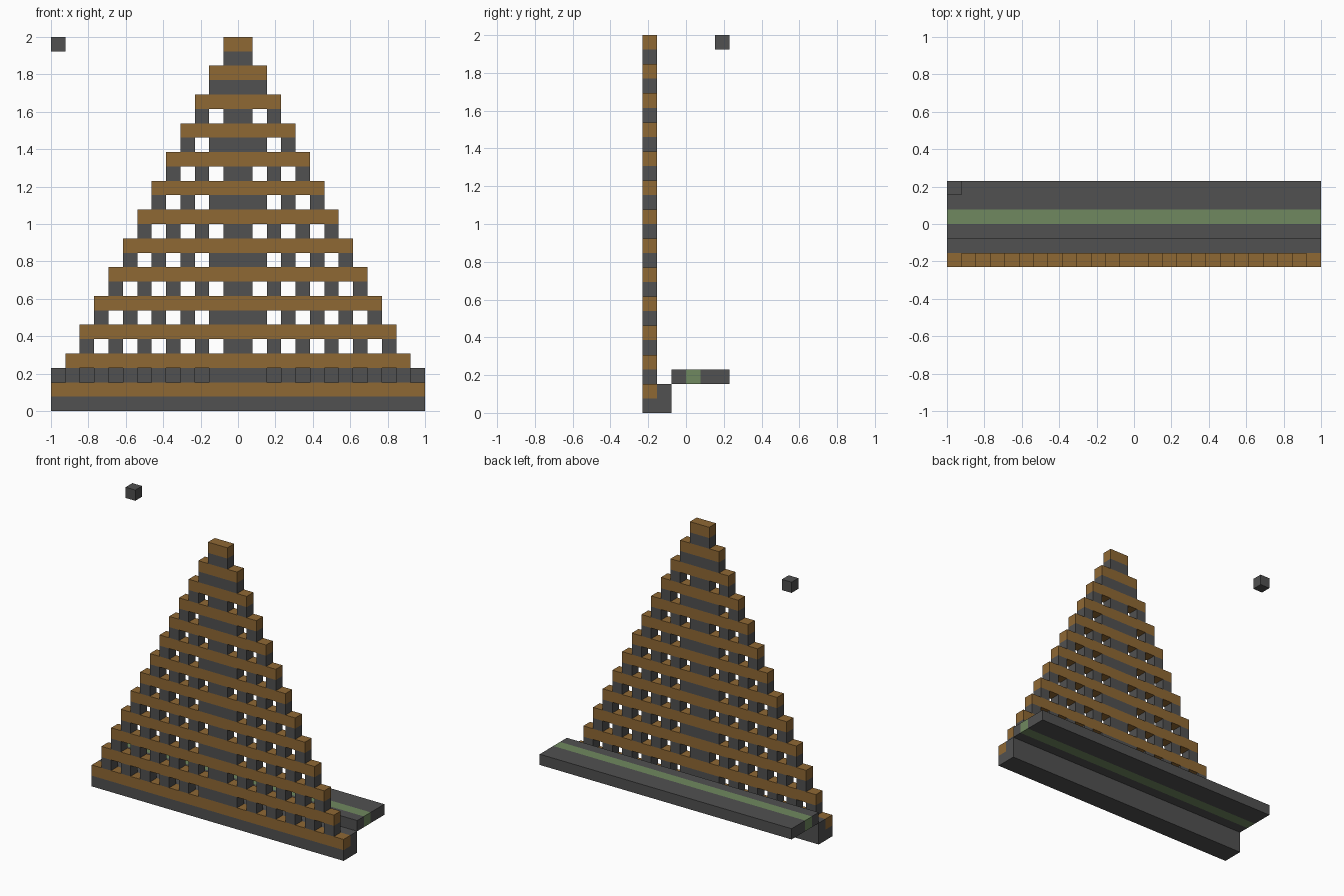
import bpy

U = 2 / 26  # one block

cube = bpy.data.objects.get("Cube")
if cube:
    bpy.data.objects.remove(cube, do_unlink=True)


def material(name, rgb):
    mat = bpy.data.materials.new(name)
    mat.use_nodes = True
    mat.diffuse_color = (*rgb, 1)
    mat.node_tree.nodes["Principled BSDF"].inputs["Base Color"].default_value = (*rgb, 1)
    return mat


wood = material("brown wood", (0.275, 0.138, 0.034))
stone = material("dark grey stone", (0.082, 0.082, 0.082))
moss = material("moss green", (0.16, 0.25, 0.115))


def block(name, mat, x, y, z):
    """Box spanning the (low, high) pairs, given in block units."""
    spans = (x, y, z)
    bpy.ops.mesh.primitive_cube_add(size=1, location=[(a + b) / 2 * U for a, b in spans])
    obj = bpy.context.object
    obj.name = name
    obj.scale = [(b - a) * U for a, b in spans]
    bpy.ops.object.transform_apply(location=False, rotation=False, scale=True)
    obj.data.materials.append(mat)
    return obj


FULL = (-13, 13)
WALL = (-3, -2)

# Footing: sill under the wall and the ledge behind it
block("footing_sill", stone, FULL, WALL, (0, 1))
block("footing_ledge", stone, FULL, (-2, -1), (0, 2))

# Walkway with a green stripe
block("walkway_front", stone, FULL, (-1, 0), (2, 3))
block("walkway_stripe", moss, FULL, (0, 1), (2, 3))
block("walkway_back", stone, FULL, (1, 3), (2, 3))

# Stepped wall: wooden beams shrinking upward, carried by alternating posts
for half in range(13, 0, -1):
    z = 1 + 2 * (13 - half)
    block("beam", wood, (-half, half), WALL, (z, z + 1))
    if half == 13:
        continue
    core = 2 - half % 2
    block("core_post", stone, (-core, core), WALL, (z - 1, z))
    for edge in range(half, core, -2):
        block("left_post", stone, (edge - 1, edge), WALL, (z - 1, z))
        block("right_post", stone, (-edge, 1 - edge), WALL, (z - 1, z))

# Lone floating block
block("floating_block", stone, (-13, -12), (2, 3), (25, 26))
